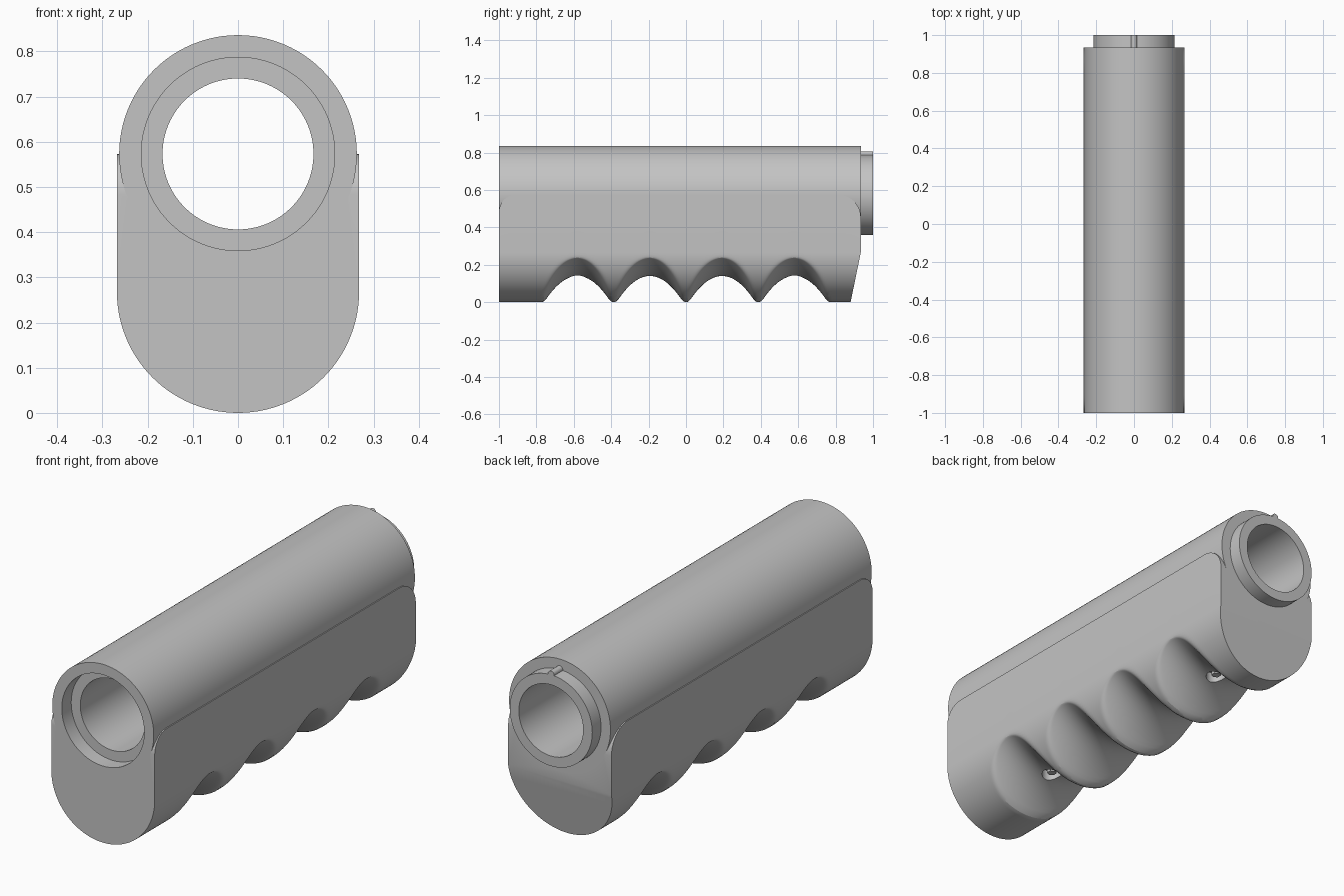
import bpy, bmesh, math
from mathutils import Matrix

if "Cube" in bpy.data.objects:
    bpy.data.objects.remove(bpy.data.objects["Cube"])

HALF_W = 0.268       # half width of the grip body, also its bottom radius
BORE_Z = 0.573       # height of the tube axis
BACK = 0.935         # back face of the grip
GROOVES = (-0.58, -0.193, 0.193, 0.58)


def material(name, value):
    m = bpy.data.materials.new(name)
    m.use_nodes = True
    colour = (value, value, value, 1)
    m.diffuse_color = colour
    m.node_tree.nodes["Principled BSDF"].inputs["Base Color"].default_value = colour
    return m


grey = material("matte grey", 0.55)


def add_object(name, bm):
    bmesh.ops.recalc_face_normals(bm, faces=bm.faces)
    mesh = bpy.data.meshes.new(name)
    bm.to_mesh(mesh)
    bm.free()
    mesh.materials.append(grey)
    obj = bpy.data.objects.new(name, mesh)
    bpy.context.collection.objects.link(obj)
    return obj


def smooth(obj, angle=30):
    bpy.ops.object.select_all(action='DESELECT')
    obj.select_set(True)
    bpy.context.view_layer.objects.active = obj
    bpy.ops.object.shade_smooth_by_angle(angle=math.radians(angle))


def cylinder(name, radius, length, centre, along_y=False, sides=32):
    bm = bmesh.new()
    turn = Matrix.Rotation(math.pi / 2, 4, 'X') if along_y else Matrix()
    bmesh.ops.create_cone(bm, cap_ends=True, segments=sides, radius1=radius,
                          radius2=radius, depth=length,
                          matrix=Matrix.Translation(centre) @ turn)
    return add_object(name, bm)


def cut(obj, cutter):
    mod = obj.modifiers.new("cut", 'BOOLEAN')
    mod.operation, mod.solver, mod.object = 'DIFFERENCE', 'EXACT', cutter
    cutter.hide_render = True
    bpy.context.view_layer.update()
    graph = bpy.context.evaluated_depsgraph_get()
    mesh = bpy.data.meshes.new_from_object(obj.evaluated_get(graph))
    obj.modifiers.clear()
    obj.data = mesh
    bpy.data.objects.remove(cutter)


def bottom_height(x, y):
    """Round underside blended with the finger grooves."""
    body = HALF_W - math.sqrt(max(HALF_W ** 2 - x * x, 0))
    d = min(abs(y - g) for g in GROOVES)
    groove = 0.14 * (1 - (d / 0.178) ** 2) + 0.1 * (x / HALF_W) ** 2
    k = 0.022
    h = max(k - abs(body - groove), 0) / k
    return max(body, groove) + h * h * k / 4


def top_height(y):
    """Top edge of the side panels, rounded at both ends."""
    for r, d in ((0.09, y + 1), (0.12, BACK - y)):
        if d < r:
            return BORE_Z - r + math.sqrt(max(r * r - (r - d) ** 2, 0))
    return BORE_Z


def slanted(y, z):
    """Lean the lower back end forward."""
    start = 0.8
    if y <= start or z >= HALF_W:
        return y
    end = BACK - 0.055 * (1 - z / HALF_W)
    return start + (y - start) * (end - start) / (BACK - start)


# Grip body: cross sections lofted from front to back
stations = [-1 + 0.09 * (1 - math.cos(i * math.pi / 20)) for i in range(10)]
stations += [-0.91 + i * 1.725 / 150 for i in range(151)]
stations += [BACK - 0.12 * (1 - math.sin(i * math.pi / 20)) for i in range(1, 11)]
ARC = 56
bm = bmesh.new()
rings = []
for y in stations:
    ring = []
    for i in range(ARC + 1):
        x = -HALF_W * math.cos(math.pi * i / ARC)
        z = bottom_height(x, y)
        ring.append(bm.verts.new((x, slanted(y, z), z)))
    for x in (HALF_W, -HALF_W):
        ring.append(bm.verts.new((x, y, top_height(y))))
    rings.append(ring)
for a, b in zip(rings, rings[1:]):
    for i in range(len(a)):
        j = (i + 1) % len(a)
        bm.faces.new((a[i], a[j], b[j], b[i]))
for ring in (rings[0], rings[-1]):
    bm.faces.new(ring[:ARC + 1])
    bm.faces.new((ring[0], ring[ARC], ring[ARC + 1], ring[ARC + 2]))
grip = add_object("grip_body", bm)

# Seat for the tube and the two screw recesses
cut(grip, cylinder("seat_cutter", 0.262, 3, (0, 0, BORE_Z), True, 96))
for y in (GROOVES[0], GROOVES[-1]):
    cut(grip, cylinder("recess_cutter", 0.045, 0.12, (0, y, 0.12)))
smooth(grip, 25)

# Tube: profile of radius and y, spun around the bore axis
profile = [(0.167, -0.93), (0.214, -0.93), (0.214, -1), (0.263, -1),
           (0.263, BACK), (0.214, BACK), (0.214, 1), (0.167, 1)]
SIDES = 96
bm = bmesh.new()
loops = []
for s in range(SIDES):
    a = 2 * math.pi * s / SIDES
    loops.append([bm.verts.new((r * math.cos(a), y, BORE_Z + r * math.sin(a)))
                  for r, y in profile])
for s in range(SIDES):
    a, b = loops[s], loops[(s + 1) % SIDES]
    for i in range(len(profile)):
        j = (i + 1) % len(profile)
        bm.faces.new((a[i], a[j], b[j], b[i]))
smooth(add_object("barrel_tube", bm))

# Locating pin on the back collar
smooth(cylinder("locating_pin", 0.016, 0.07, (0, 0.965, 0.789), True, 24))

# Screws sitting in the recesses
for label, y in (("front_screw", GROOVES[0]), ("back_screw", GROOVES[-1])):
    cylinder(label, 0.022, 0.04, (0, y, 0.165), sides=6)
